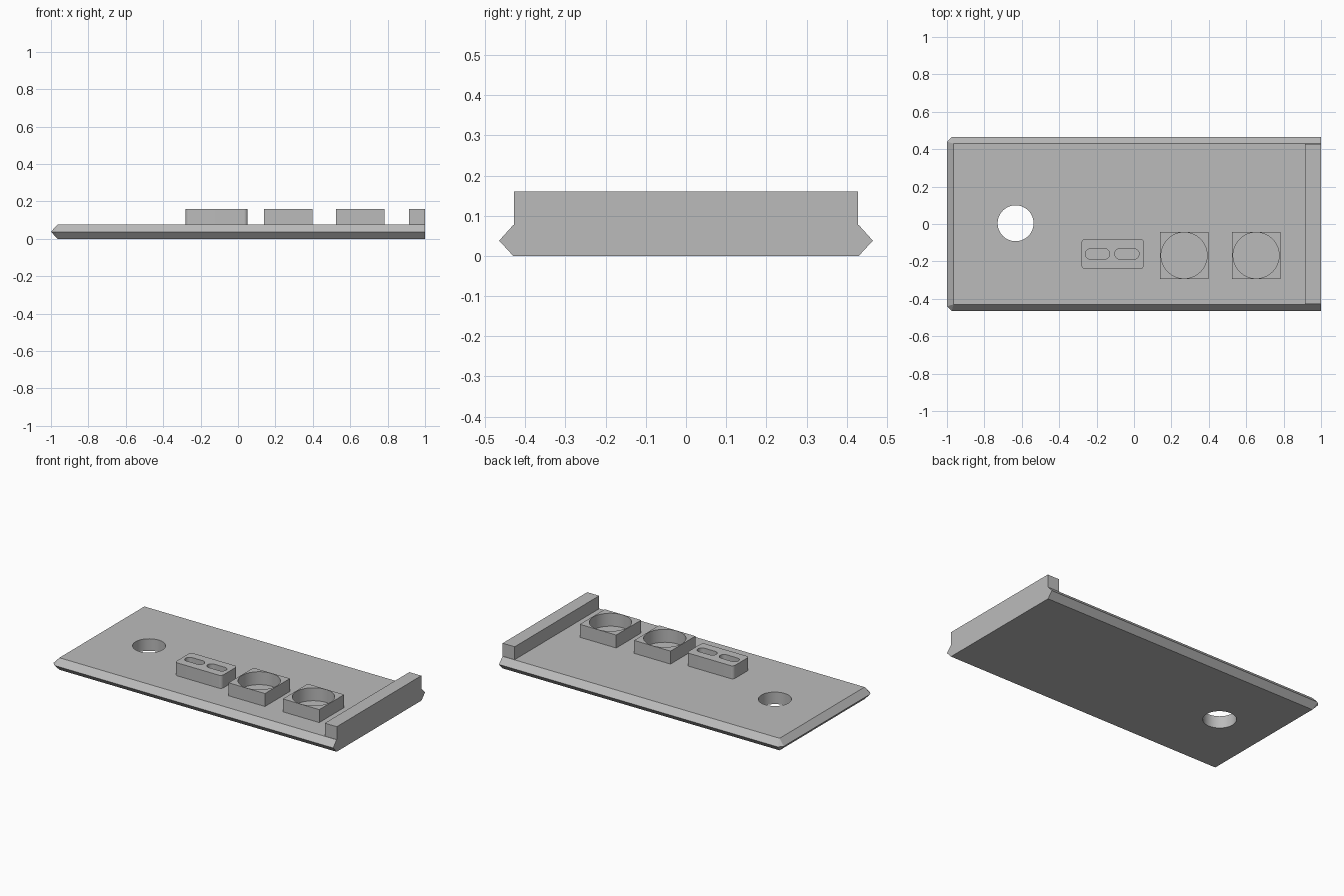
import bpy, bmesh
from math import cos, sin, pi, radians

if "Cube" in bpy.data.objects:
    bpy.data.objects.remove(bpy.data.objects["Cube"], do_unlink=True)

grey = bpy.data.materials.new("plain grey")
grey.use_nodes = True
GREY = (0.5, 0.5, 0.5, 1)
grey.diffuse_color = GREY
grey.node_tree.nodes["Principled BSDF"].inputs["Base Color"].default_value = GREY

TOP, MID, HIGH = 0.077, 0.038, 0.16   # plate top, plate edge ridge, raised parts


def make(name, bm):
    bmesh.ops.recalc_face_normals(bm, faces=bm.faces)
    mesh = bpy.data.meshes.new(name)
    bm.to_mesh(mesh)
    bm.free()
    mesh.materials.append(grey)
    obj = bpy.data.objects.new(name, mesh)
    bpy.context.collection.objects.link(obj)
    return obj


def prism(name, outline, z0, z1):
    bm = bmesh.new()
    base = bm.faces.new([bm.verts.new((x, y, z0)) for x, y in outline])
    top = bmesh.ops.extrude_face_region(bm, geom=[base])["geom"]
    verts = [v for v in top if isinstance(v, bmesh.types.BMVert)]
    bmesh.ops.translate(bm, verts=verts, vec=(0, 0, z1 - z0))
    return make(name, bm)


def rounded(x0, x1, y0, y1, r, steps=12):
    """Rectangle outline with rounded corners."""
    corners = [(x1 - r, y1 - r), (x0 + r, y1 - r), (x0 + r, y0 + r), (x1 - r, y0 + r)]
    return [(cx + r * cos((q + i / steps) * pi / 2), cy + r * sin((q + i / steps) * pi / 2))
            for q, (cx, cy) in enumerate(corners) for i in range(steps + 1)]


def circle(cx, cy, r, n=64):
    return [(cx + r * cos(2 * pi * i / n), cy + r * sin(2 * pi * i / n)) for i in range(n)]


def box(x0, x1, y0, y1):
    return [(x0, y0), (x1, y0), (x1, y1), (x0, y1)]


def cut(obj, outline):
    """Cut a straight hole through the part."""
    cutter = prism("hole_cutter", outline, -0.1, 0.3)
    cutter.hide_render = True
    mod = obj.modifiers.new("hole", "BOOLEAN")
    mod.operation, mod.solver, mod.object = "DIFFERENCE", "EXACT", cutter
    bpy.context.view_layer.objects.active = obj
    bpy.ops.object.modifier_apply(modifier=mod.name)
    bpy.data.objects.remove(cutter, do_unlink=True)


def smooth(obj):
    bpy.ops.object.select_all(action="DESELECT")
    obj.select_set(True)
    bpy.context.view_layer.objects.active = obj
    bpy.ops.object.shade_smooth_by_angle(angle=radians(30))


# Base plate: ridged long edges and left end, flat right end
flat = box(-0.965, 1, -0.43, 0.43)
ridge = [(-0.975, -0.465), (1, -0.465), (1, 0.465), (-0.975, 0.465), (-1, 0.44), (-1, -0.44)]
bm = bmesh.new()
mid = [bm.verts.new((x, y, MID)) for x, y in ridge]
for z in (0, TOP):
    c = [bm.verts.new((x, y, z)) for x, y in flat]
    bm.faces.new(c)
    for f in ((c[0], c[1], mid[1], mid[0]), (c[2], c[3], mid[3], mid[2]),
              (c[3], c[0], mid[5], mid[4]), (c[3], mid[4], mid[3]),
              (c[0], mid[0], mid[5])):
        bm.faces.new(f)
end = [v for v in bm.verts if v.co.x > 0.99]
low, high = ([v for v in end if abs(v.co.z - z) < 0.001] for z in (0, TOP))
low.sort(key=lambda v: v.co.y)
high.sort(key=lambda v: -v.co.y)
bm.faces.new(low + [mid[2]] + high + [mid[1]])
plate = make("base_plate", bm)
cut(plate, circle(-0.633, 0.004, 0.096))
smooth(plate)

# Raised lip along the right end
prism("end_lip", box(0.915, 1, -0.428, 0.428), TOP, HIGH)

# Two square sockets with round wells
for name, x in (("inner_socket", 0.268), ("outer_socket", 0.653)):
    socket = prism(name, box(x - 0.129, x + 0.129, -0.294, -0.042), TOP, HIGH)
    cut(socket, circle(x, -0.168, 0.123))
    smooth(socket)

# Rounded block with two slots
block = prism("slot_block", rounded(-0.28, 0.052, -0.241, -0.079, 0.02), TOP, HIGH)
for x in (-0.26, -0.103):
    cut(block, rounded(x, x + 0.13, -0.188, -0.132, 0.0279))
smooth(block)
